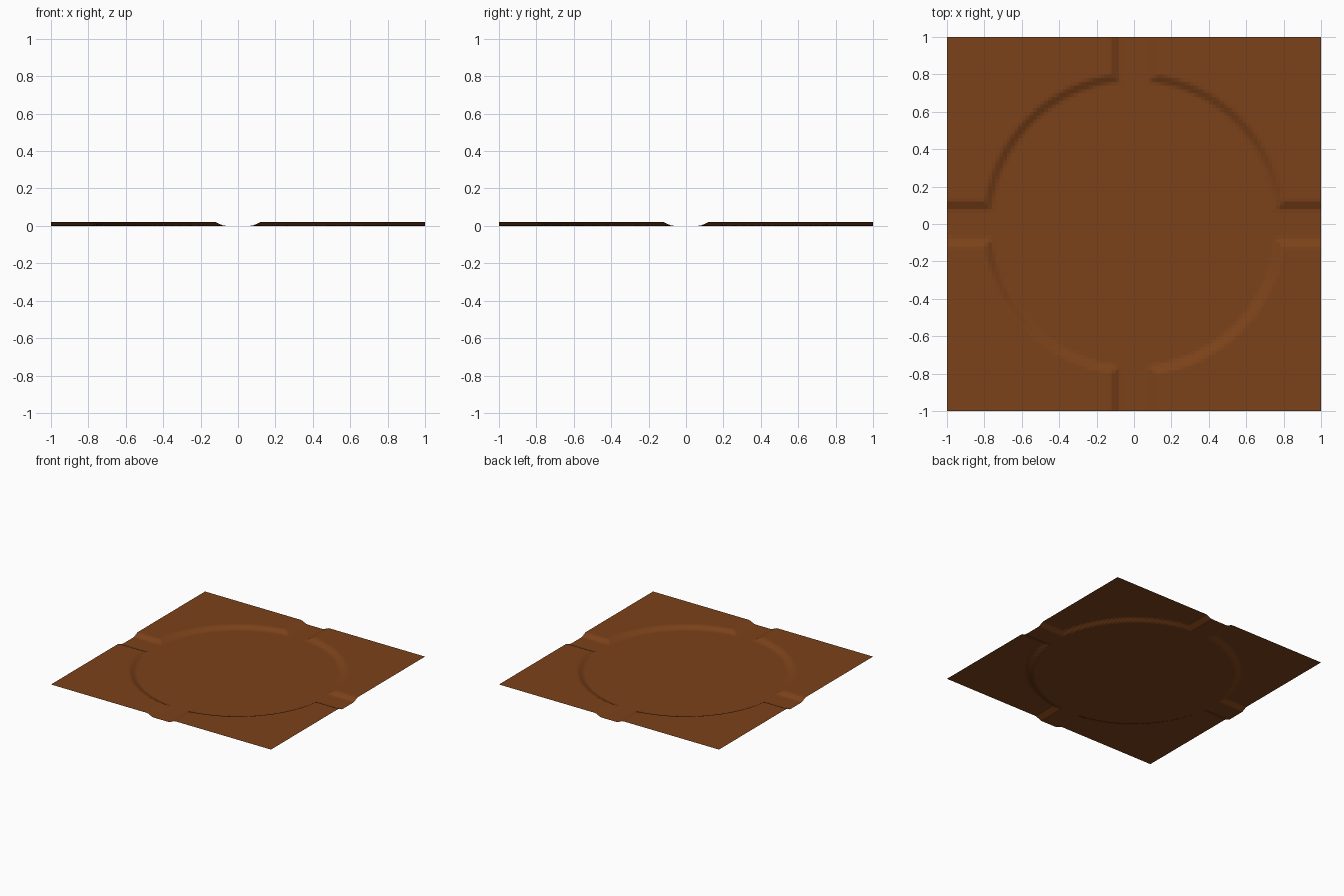
import bpy, bmesh, math

if "Cube" in bpy.data.objects:
    bpy.data.objects.remove(bpy.data.objects["Cube"])

HEIGHT = 0.022      # raised ground level
CELLS = 100         # grid resolution
CHANNEL = 0.10      # half width of the crossing channels
RADIUS = 0.785      # radius of the round basin
BLEND = 0.03        # half width of the sloped banks


def ground_height(x, y):
    # distance outside the union of the basin and both channels
    d = min(abs(x) - CHANNEL, abs(y) - CHANNEL, math.hypot(x, y) - RADIUS)
    t = max(0.0, min(1.0, (d + BLEND) / (2 * BLEND)))
    return HEIGHT * t * t * (3 - 2 * t)


# Single-sheet ground tile with sunken basin and four path openings
bm = bmesh.new()
bmesh.ops.create_grid(bm, x_segments=CELLS, y_segments=CELLS, size=1.0)
for v in bm.verts:
    v.co.z = ground_height(v.co.x, v.co.y)
mesh = bpy.data.meshes.new("ground_tile")
bm.to_mesh(mesh)
bm.free()
tile = bpy.data.objects.new("ground_tile", mesh)
bpy.context.collection.objects.link(tile)

# Brown earth
earth = bpy.data.materials.new("earth")
earth.diffuse_color = (0.2, 0.054, 0.01, 1)
earth.use_nodes = True
earth.node_tree.nodes["Principled BSDF"].inputs["Base Color"].default_value = earth.diffuse_color
mesh.materials.append(earth)
